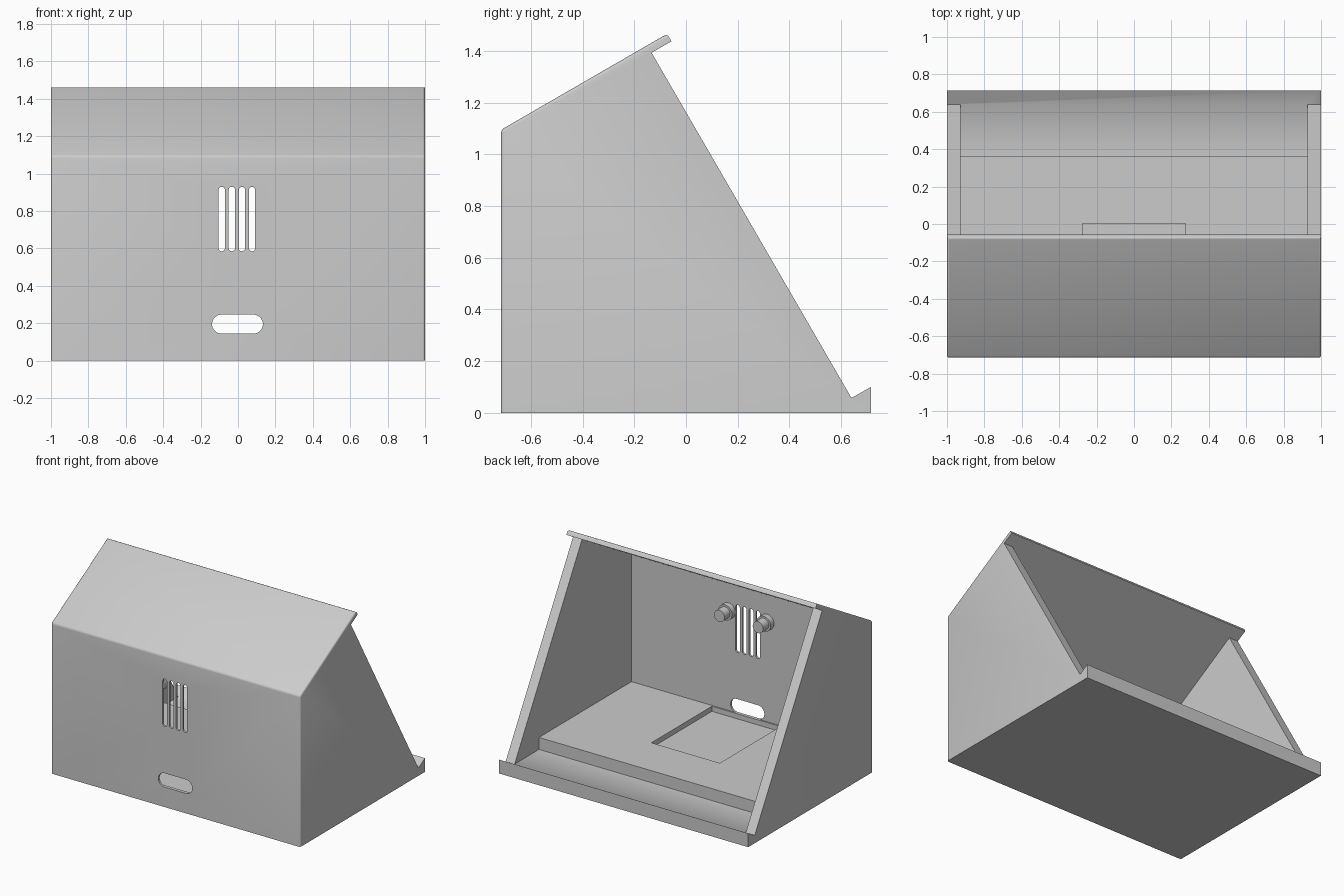
import bpy, bmesh, math
from mathutils import Vector

if "Cube" in bpy.data.objects:
    bpy.data.objects.remove(bpy.data.objects["Cube"], do_unlink=True)

# Single matte grey material
grey = bpy.data.materials.new("light_grey")
grey.use_nodes = True
colour = (0.6, 0.6, 0.6, 1)
grey.diffuse_color = colour
grey.node_tree.nodes["Principled BSDF"].inputs["Base Color"].default_value = colour


def prism(name, points, depth, rounded=None, radius=0.012):
    """Extrude a closed loop of 3D points along the depth vector."""
    bm = bmesh.new()
    face = bm.faces.new([bm.verts.new(p) for p in points])
    ext = bmesh.ops.extrude_face_region(bm, geom=[face])
    moved = [g for g in ext["geom"] if isinstance(g, bmesh.types.BMVert)]
    bmesh.ops.translate(bm, vec=depth, verts=moved)
    bmesh.ops.recalc_face_normals(bm, faces=bm.faces)
    if rounded:
        edges = [e for e in bm.edges if rounded(e)]
        bmesh.ops.bevel(bm, geom=edges, offset=radius, segments=3,
                        profile=0.5, affect='EDGES')
    mesh = bpy.data.meshes.new(name)
    bm.to_mesh(mesh)
    bm.free()
    mesh.materials.append(grey)
    obj = bpy.data.objects.new(name, mesh)
    bpy.context.collection.objects.link(obj)
    return obj


def side_prism(name, profile, half_width, rounded=None):
    pts = [(-half_width, y, z) for y, z in profile]
    return prism(name, pts, Vector((2 * half_width, 0, 0)), rounded)


def activate(obj):
    bpy.ops.object.select_all(action='DESELECT')
    obj.select_set(True)
    bpy.context.view_layer.objects.active = obj


def cut(target, cutter):
    cutter.hide_render = True
    mod = target.modifiers.new("cut", 'BOOLEAN')
    mod.operation = 'DIFFERENCE'
    mod.solver = 'EXACT'
    mod.object = cutter
    activate(target)
    bpy.ops.object.modifier_apply(modifier=mod.name)
    bpy.data.objects.remove(cutter, do_unlink=True)


def stadium(name, x, z, width, height):
    """Round-ended cutter running through the front wall."""
    r = min(width, height) / 2
    dx, dz = width / 2 - r, height / 2 - r
    pts = []
    for i in range(24):
        a = math.tau * (i + 0.5) / 24
        c, s = math.cos(a), math.sin(a)
        pts.append((x + r * c + math.copysign(dx, c), -0.8,
                    z + r * s + math.copysign(dz, s)))
    return prism(name, pts, Vector((0, 0.18, 0)))


def disc(name, x, z, radius, y, length):
    pts = [(x + radius * math.cos(math.tau * i / 32), y,
            z + radius * math.sin(math.tau * i / 32)) for i in range(32)]
    return prism(name, pts, Vector((0, length, 0)))


# Outer housing: upright front, sloping roof, slanted open back, rear lip
FRONT, INNER = -0.715, -0.70
eave, ridge = (FRONT, 1.095), (-0.073, 1.466)
outline = [(FRONT, 0), (0.715, 0), (0.715, 0.1), (0.64, 0.058),
           (-0.133, 1.393), (-0.056, 1.437), ridge, eave]


def is_rounded(edge):
    ends = [v.co for v in edge.verts]
    on_outside = all(c.y < FRONT + 0.001 or c.z > 1.45 for c in ends)
    return on_outside and max(c.z for c in ends) > 0.5


housing = side_prism("housing", outline, 1, is_rounded)

# Hollow interior with a raised floor step
cavity = [(INNER, 0.145), (0.36, 0.145), (0.36, 0.058), (0.64, 0.058),
          (0.68, 0.11), (-0.09, 1.393), (-0.133, 1.393), (INNER, 1.066)]
cut(housing, side_prism("cavity_cutter", cavity, 0.928))

# Shallow pocket in the raised floor
pocket = [(-0.69, 0.108), (0.004, 0.108), (0.004, 0.2), (-0.69, 0.2)]
cut(housing, side_prism("pocket_cutter", pocket, 0.275))

# Vent slots and cable opening in the front wall
for i in range(4):
    cut(housing, stadium("vent_cutter", -0.006 + 0.054 * (i - 1.5), 0.757, 0.034, 0.345))
cut(housing, stadium("cable_cutter", -0.003, 0.195, 0.272, 0.102))

# Pegs with collars beside the vents, on the inside of the front wall
parts = [housing]
for side, x in (("left", 0.149), ("right", -0.161)):
    parts.append(disc(side + "_peg_collar", x, 0.87, 0.056, INNER - 0.005, 0.045))
    parts.append(disc(side + "_peg", x, 0.87, 0.042, INNER, 0.105))

for part in parts:
    activate(part)
    bpy.ops.object.shade_smooth_by_angle(angle=math.radians(35))
